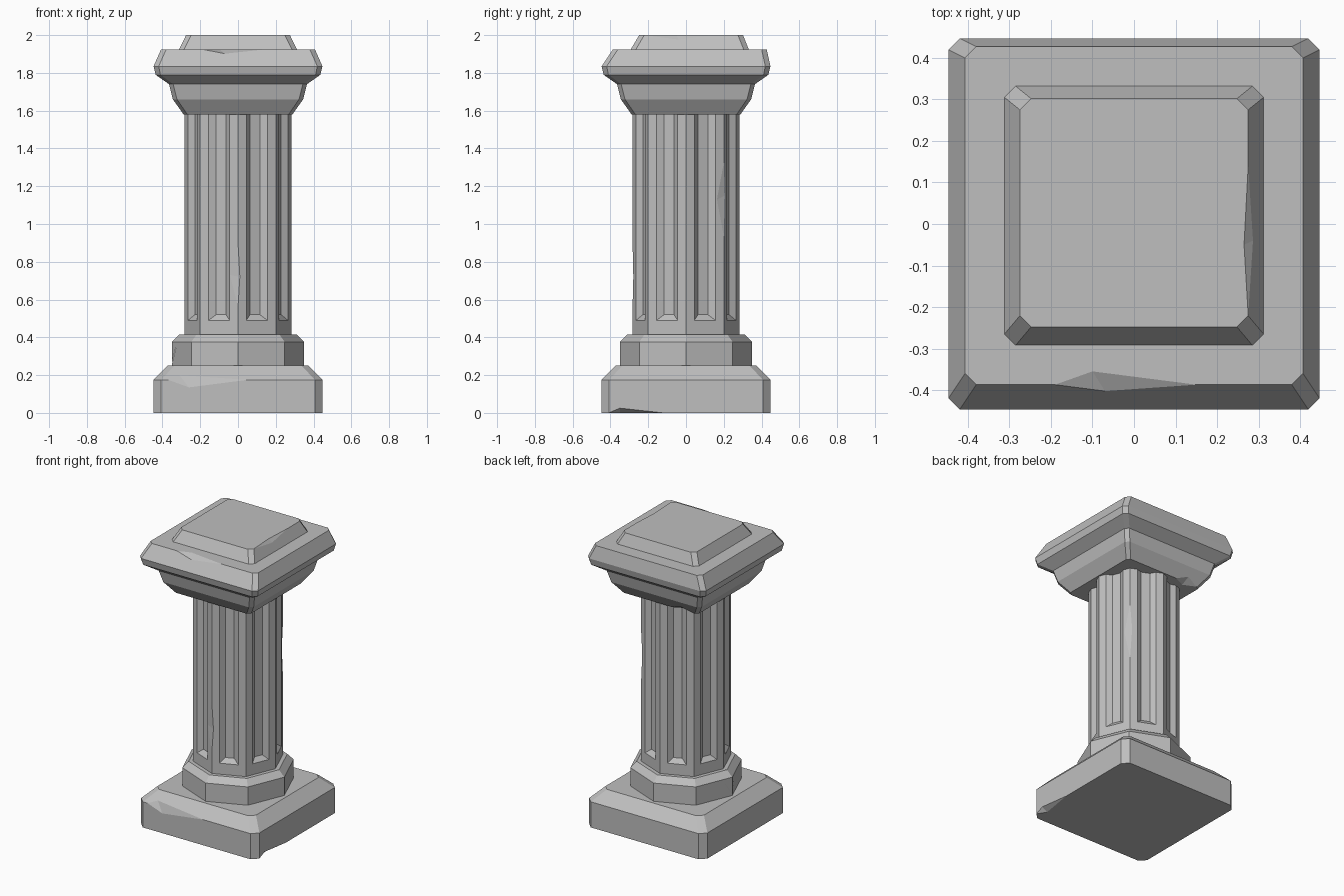
import bpy, bmesh, math
from mathutils import Vector

if "Cube" in bpy.data.objects:
    bpy.data.objects.remove(bpy.data.objects["Cube"])

stone = bpy.data.materials.new("grey_stone")
stone.diffuse_color = (0.52, 0.52, 0.52, 1)
stone.use_nodes = True
stone.node_tree.nodes["Principled BSDF"].inputs["Base Color"].default_value = stone.diffuse_color


def make_object(name, bm):
    bmesh.ops.recalc_face_normals(bm, faces=bm.faces[:])
    mesh = bpy.data.meshes.new(name)
    bm.to_mesh(mesh)
    bm.free()
    mesh.materials.append(stone)
    obj = bpy.data.objects.new(name, mesh)
    bpy.context.collection.objects.link(obj)
    return obj


def loft(name, rings):
    """Skin a closed solid through rings with equal point counts."""
    bm = bmesh.new()
    loops = [[bm.verts.new(p) for p in ring] for ring in rings]
    n = len(loops[0])
    for low, high in zip(loops, loops[1:]):
        for i in range(n):
            j = (i + 1) % n
            bm.faces.new((low[i], low[j], high[j], high[i]))
    bm.faces.new(loops[0][::-1])
    bm.faces.new(loops[-1])
    bmesh.ops.remove_doubles(bm, verts=bm.verts[:], dist=1e-5)
    return make_object(name, bm)


def square(half, z, corner, cy=0.0):
    """Square ring with clipped corners."""
    h, k = half, half - corner
    pts = [(h, -k), (h, k), (k, h), (-k, h), (-h, k), (-h, -k), (-k, -h), (k, -h)]
    return [(x, y + cy, z) for x, y in pts]


def octagon(r, z):
    return [(r * math.cos(i * math.pi / 4), r * math.sin(i * math.pi / 4), z) for i in range(8)]


def fluted(r, z, depth):
    """Octagon ring with a tapered groove in the middle of each side."""
    corners = [Vector(p) for p in octagon(r, z)]
    ring = []
    for i, a in enumerate(corners):
        b = corners[(i + 1) % 8]
        mid = (a + b) / 2
        inward = Vector((-mid.x, -mid.y, 0)).normalized() * depth
        floor = 0.37 if depth else 0.22
        ring += [a, a.lerp(b, 0.22), a.lerp(b, floor) + inward,
                 a.lerp(b, 1 - floor) + inward, a.lerp(b, 0.78)]
    return ring


def chip(obj, a, b, p, q):
    """Break a shallow chip out of edge a-b, with its crease from p to q."""
    mid = (Vector(p) + Vector(q)) / 2
    bm = bmesh.new()
    for point in (a, b, p, q):
        bm.verts.new(mid + (Vector(point) - mid) * 1.3)
    bmesh.ops.convex_hull(bm, input=bm.verts[:])
    cutter = make_object("chip_cutter", bm)
    cutter.hide_render = True
    mod = obj.modifiers.new("chip", 'BOOLEAN')
    mod.operation = 'DIFFERENCE'
    mod.solver = 'EXACT'
    mod.object = cutter
    bpy.context.view_layer.objects.active = obj
    bpy.ops.object.modifier_apply(modifier=mod.name)
    bpy.data.objects.remove(cutter)


# Square plinth with sloped top
plinth = loft("plinth", [square(0.447, 0, 0.04), square(0.447, 0.175, 0.04),
                         square(0.372, 0.25, 0.035)])
chip(plinth, (-0.37, -0.447, 0.175), (0.05, -0.447, 0.175),
     (-0.31, -0.422, 0.20), (-0.26, -0.447, 0.135))
chip(plinth, (0.447, -0.41, 0), (0.447, -0.12, 0),
     (0.41, -0.35, 0), (0.447, -0.35, 0.025))

# Octagonal collar
collar = loft("collar", [octagon(0.35, 0.24), octagon(0.35, 0.375), octagon(0.31, 0.415)])
chip(collar, (-0.352, 0, 0.255), (-0.305, 0, 0.413),
     (-0.331, -0.045, 0.34), (-0.331, 0.045, 0.34))

# Fluted octagonal shaft
shaft = loft("shaft", [fluted(0.283, 0.405, 0), fluted(0.283, 0.49, 0),
                       fluted(0.283, 0.52, 0.026), fluted(0.283, 1.60, 0.026)])
chip(shaft, (0, -0.283, 0.56), (0, -0.283, 0.90),
     (-0.042, -0.2656, 0.73), (0.01, -0.279, 0.72))
chip(shaft, (0.2, 0.2, 0.94), (0.2, 0.2, 1.32),
     (0.215, 0.164, 1.13), (0.187, 0.2054, 1.15))

# Flared capital with overhanging slab
capital = loft("capital", [square(0.288, 1.58, 0.02), square(0.345, 1.66, 0.022),
                           square(0.365, 1.74, 0.022), square(0.436, 1.79, 0.025),
                           square(0.447, 1.835, 0.027), square(0.407, 1.925, 0.027, 0.02)])
chip(capital, (-0.19, -0.387, 1.925), (0.15, -0.387, 1.925),
     (-0.10, -0.355, 1.925), (-0.07, -0.402, 1.902))
chip(capital, (-0.26, 0.288, 1.58), (-0.10, 0.288, 1.58),
     (-0.18, 0.25, 1.58), (-0.18, 0.31, 1.611))

# Raised top block
cap = loft("top_block", [square(0.312, 1.92, 0.027, 0.02), square(0.312, 1.925, 0.027, 0.02),
                         square(0.275, 2.0, 0.027, 0.027)])
chip(cap, (0.275, -0.22, 2.0), (0.275, 0.14, 2.0),
     (0.265, -0.05, 2.0), (0.287, -0.04, 1.976))
